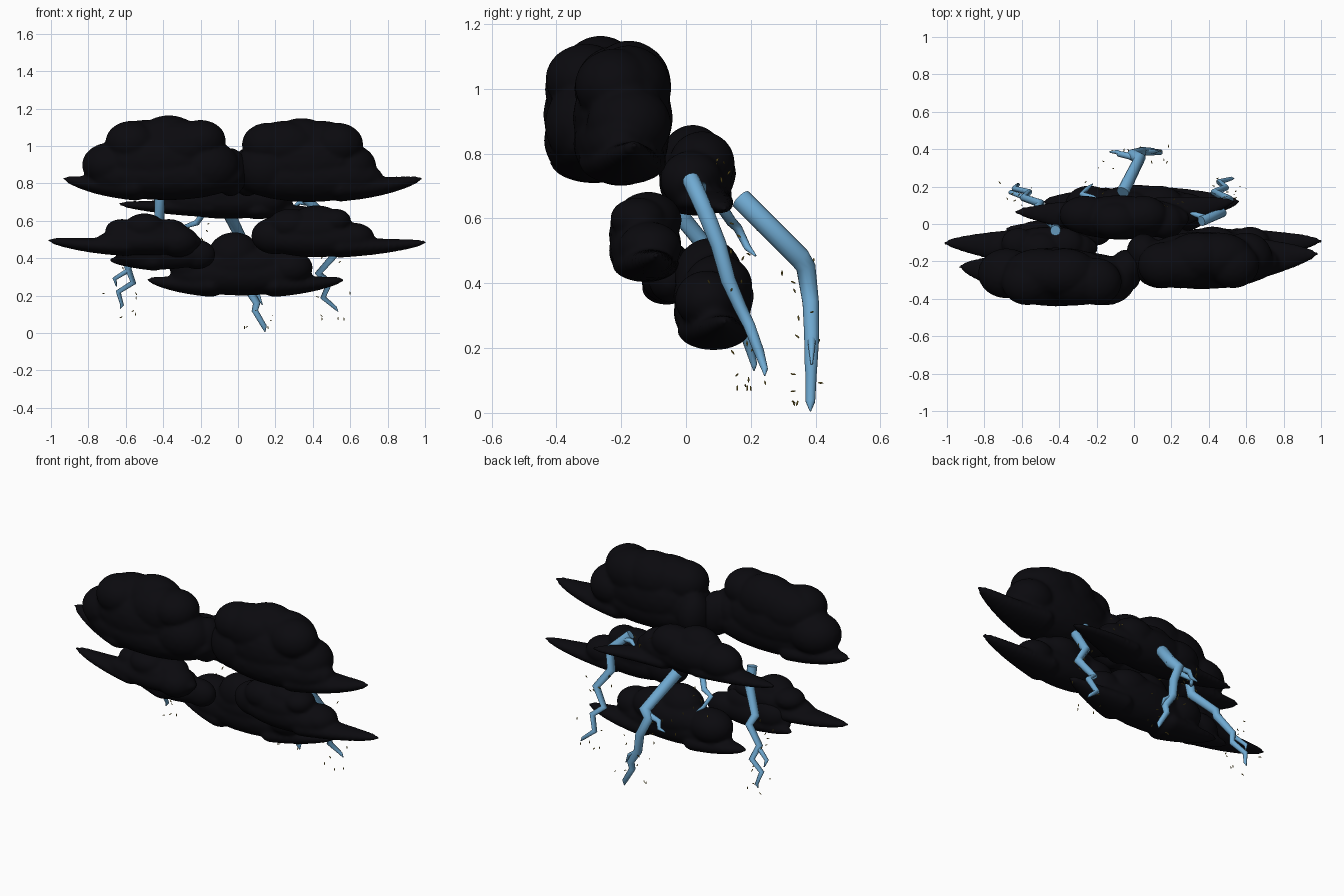
import bpy, bmesh, random
from mathutils import Matrix, Vector, Euler

random.seed(4)


def material(name, color):
    m = bpy.data.materials.new(name)
    m.diffuse_color = (*color, 1)
    return m


DARK = material("storm_dark", (0.0032, 0.003, 0.0045))
BLUE = material("bolt_blue", (0.16, 0.40, 0.64))
GOLD = material("spark_gold", (0.35, 0.25, 0.04))


def mesh_object(name, bm, mat):
    me = bpy.data.meshes.new(name)
    bm.to_mesh(me)
    bm.free()
    me.materials.append(mat)
    ob = bpy.data.objects.new(name, me)
    bpy.context.collection.objects.link(ob)
    return ob


def blob(bm, p, r):
    bmesh.ops.create_icosphere(bm, subdivisions=3, radius=1,
                               matrix=Matrix.Translation(p) @ Matrix.Diagonal((*r, 1)))


def cloud(name, y, depth, puffs, wisps):
    """puffs: x, z, rx, rz, depth share; wisps: root x, root z, tip x, tip y, tip z, root rz"""
    bm = bmesh.new()
    for i, (x, z, rx, rz, d) in enumerate(puffs):
        off = depth * (1 - d) * (0.8 if i % 2 else -0.8)
        blob(bm, (x, y + off, z), (rx, depth * d, rz))
    # each wisp is a chain of shrinking blobs that the remesh fuses
    for x0, z0, x1, y1, z1, r in wisps:
        for k in range(15):
            t = k / 14
            s = 1 - t
            p = Vector((x0 + (x1 - x0) * t, y + (y1 - y) * t, z0 + (z1 - z0) * t ** 2.3))
            blob(bm, p, (0.02 + 0.06 * s, 0.013 + depth * 0.8 * s ** 0.7, 0.012 + r * s ** 0.65))
    ob = mesh_object(name, bm, DARK)
    m = ob.modifiers.new("fuse", "REMESH")
    m.mode = "VOXEL"
    m.voxel_size = 0.011
    m.use_smooth_shade = True
    m = ob.modifiers.new("soften", "SMOOTH")
    m.factor = 0.5
    m.iterations = 4


# Upper pair of large clouds
cloud("upper_left_cloud", -0.283, 0.158, [
    (-0.38, 0.84, 0.42, 0.13, 0.95), (-0.68, 0.90, 0.155, 0.12, 0.85),
    (-0.57, 1.02, 0.14, 0.115, 0.80), (-0.37, 1.02, 0.18, 0.145, 0.85),
    (-0.20, 1.03, 0.135, 0.11, 0.8), (-0.42, 0.92, 0.34, 0.17, 1.0),
    (-0.16, 0.89, 0.17, 0.14, 0.85), (-0.04, 0.86, 0.09, 0.13, 0.65),
    (-0.30, 1.00, 0.20, 0.14, 0.85), (-0.50, 1.00, 0.20, 0.14, 0.85)],
    [(-0.55, 0.78, -0.92, -0.23, 0.825, 0.06)])
cloud("upper_right_cloud", -0.195, 0.155, [
    (0.38, 0.83, 0.40, 0.13, 0.95), (0.60, 0.89, 0.14, 0.12, 0.85),
    (0.53, 1.01, 0.14, 0.115, 0.80), (0.34, 1.01, 0.18, 0.14, 0.85),
    (0.16, 1.01, 0.14, 0.115, 0.8), (0.36, 0.91, 0.32, 0.17, 1.0),
    (0.15, 0.88, 0.16, 0.15, 0.85), (0.05, 0.86, 0.09, 0.13, 0.65),
    (0.25, 1.00, 0.20, 0.135, 0.85), (0.45, 1.00, 0.19, 0.135, 0.85)],
    [(0.55, 0.775, 0.97, -0.16, 0.825, 0.06)])

# Middle pair
cloud("middle_left_cloud", -0.125, 0.11, [
    (-0.48, 0.49, 0.29, 0.075, 0.95), (-0.62, 0.55, 0.09, 0.06, 0.75),
    (-0.50, 0.565, 0.11, 0.075, 0.85), (-0.37, 0.545, 0.10, 0.065, 0.8),
    (-0.32, 0.49, 0.11, 0.085, 0.9), (-0.48, 0.52, 0.20, 0.08, 0.95)],
    [(-0.6, 0.465, -1.0, -0.10, 0.495, 0.042)])
cloud("middle_right_cloud", -0.125, 0.115, [
    (0.42, 0.50, 0.31, 0.095, 0.95), (0.20, 0.52, 0.13, 0.10, 0.85),
    (0.28, 0.58, 0.12, 0.085, 0.8), (0.42, 0.595, 0.14, 0.088, 0.9),
    (0.52, 0.60, 0.085, 0.065, 0.75), (0.62, 0.51, 0.11, 0.08, 0.85),
    (0.40, 0.55, 0.22, 0.10, 0.95)],
    [(0.55, 0.46, 0.99, -0.09, 0.485, 0.045)])

# Lower and rear clouds
cloud("lower_centre_cloud", 0.085, 0.125, [
    (0.02, 0.31, 0.38, 0.11, 0.95), (-0.24, 0.36, 0.13, 0.10, 0.85),
    (-0.02, 0.42, 0.14, 0.12, 0.85), (0.13, 0.39, 0.14, 0.10, 0.85),
    (0.28, 0.35, 0.12, 0.09, 0.8), (0.02, 0.36, 0.27, 0.11, 1.0)],
    [(-0.15, 0.255, -0.47, 0.12, 0.285, 0.05), (0.2, 0.255, 0.55, 0.12, 0.285, 0.05)])
cloud("lower_left_cloud", -0.06, 0.08, [
    (-0.40, 0.42, 0.26, 0.08, 0.95), (-0.52, 0.45, 0.11, 0.08, 0.85),
    (-0.35, 0.47, 0.13, 0.08, 0.85), (-0.22, 0.42, 0.10, 0.08, 0.85)],
    [(-0.45, 0.385, -0.67, -0.03, 0.39, 0.04)])
cloud("rear_centre_cloud", 0.035, 0.12, [
    (-0.05, 0.71, 0.35, 0.10, 0.95), (-0.26, 0.74, 0.14, 0.10, 0.85),
    (-0.10, 0.78, 0.14, 0.11, 0.85), (0.05, 0.77, 0.13, 0.10, 0.85),
    (0.17, 0.72, 0.10, 0.09, 0.8), (-0.08, 0.74, 0.25, 0.11, 1.0)],
    [(-0.15, 0.67, -0.62, 0.065, 0.69, 0.04), (0.1, 0.655, 0.52, 0.12, 0.63, 0.035)])


def bolt(name, *strokes):
    """Tapering tubes through x, y, z, radius points, with hard bends."""
    cu = bpy.data.curves.new(name, "CURVE")
    cu.dimensions = "3D"
    cu.bevel_depth = 1
    cu.bevel_resolution = 4
    cu.use_fill_caps = True
    for pts in strokes:
        s = cu.splines.new("POLY")
        s.points.add(len(pts) - 1)
        for p, (x, y, z, r) in zip(s.points, pts):
            p.co = (x, y, z, 1)
            p.radius = r
    cu.materials.append(BLUE)
    ob = bpy.data.objects.new(name, cu)
    bpy.context.collection.objects.link(ob)


# Lightning: main strike, two side strikes and a short one
bolt("main_bolt",
     [(-0.06, 0.17, 0.66, .034), (0.03, 0.35, 0.48, .034), (-0.01, 0.37, 0.45, .031),
      (0.04, 0.385, 0.34, .026), (0.05, 0.388, 0.24, .024), (0.10, 0.386, 0.16, .021),
      (0.09, 0.386, 0.12, .018), (0.14, 0.384, 0.035, .015), (0.145, 0.384, 0.005, .002)],
     [(-0.01, 0.36, 0.46, .018), (-0.08, 0.375, 0.45, .016), (-0.09, 0.385, 0.41, .012),
      (-0.13, 0.385, 0.40, .004)],
     [(0.05, 0.388, 0.24, .014), (0.11, 0.388, 0.20, .01), (0.13, 0.388, 0.15, .003)])
bolt("right_bolt",
     [(0.36, 0.015, 0.72, .027), (0.47, 0.06, 0.62, .026), (0.43, 0.10, 0.52, .025),
      (0.51, 0.13, 0.41, .023), (0.43, 0.17, 0.32, .020), (0.49, 0.195, 0.27, .018),
      (0.455, 0.225, 0.19, .016), (0.52, 0.243, 0.135, .01), (0.535, 0.243, 0.115, .002)],
     [(0.40, 0.03, 0.69, .015), (0.33, 0.05, 0.70, .014), (0.29, 0.06, 0.67, .003)])
bolt("left_bolt",
     [(-0.42, -0.035, 0.72, .028), (-0.42, -0.01, 0.60, .027), (-0.52, 0.08, 0.49, .025),
      (-0.50, 0.11, 0.44, .023), (-0.59, 0.14, 0.35, .020), (-0.56, 0.17, 0.27, .017),
      (-0.64, 0.19, 0.22, .015), (-0.62, 0.21, 0.15, .01), (-0.63, 0.21, 0.13, .002)],
     [(-0.58, 0.14, 0.34, .014), (-0.66, 0.17, 0.29, .012), (-0.65, 0.18, 0.25, .003)])
bolt("short_bolt",
     [(-0.18, 0.10, 0.65, .018), (-0.22, 0.14, 0.59, .016), (-0.28, 0.16, 0.57, .014),
      (-0.25, 0.19, 0.51, .011), (-0.22, 0.215, 0.485, .003)])

# Tiny lens-shaped sparks scattered around the strikes
bm = bmesh.new()
for cx, cy, z in [(0.1, 0.38, 0.05), (0.06, 0.38, 0.25), (-0.1, 0.34, 0.45), (0.5, 0.2, 0.15),
                  (0.45, 0.12, 0.45), (-0.62, 0.18, 0.16), (-0.6, 0.12, 0.4), (-0.22, 0.18, 0.52),
                  (0.2, 0.08, 0.7)]:
    for _ in range(6):
        p = (cx + random.uniform(-.1, .1), cy + random.uniform(-.06, .06),
             max(0.03, z + random.uniform(-.08, .08)))
        rot = Euler([random.uniform(0, 6) for _ in range(3)]).to_matrix().to_4x4()
        bmesh.ops.create_icosphere(bm, subdivisions=1, radius=1, matrix=Matrix.Translation(p)
                                   @ rot @ Matrix.Diagonal((.01, .003, .003, 1)))
mesh_object("sparks", bm, GOLD)
